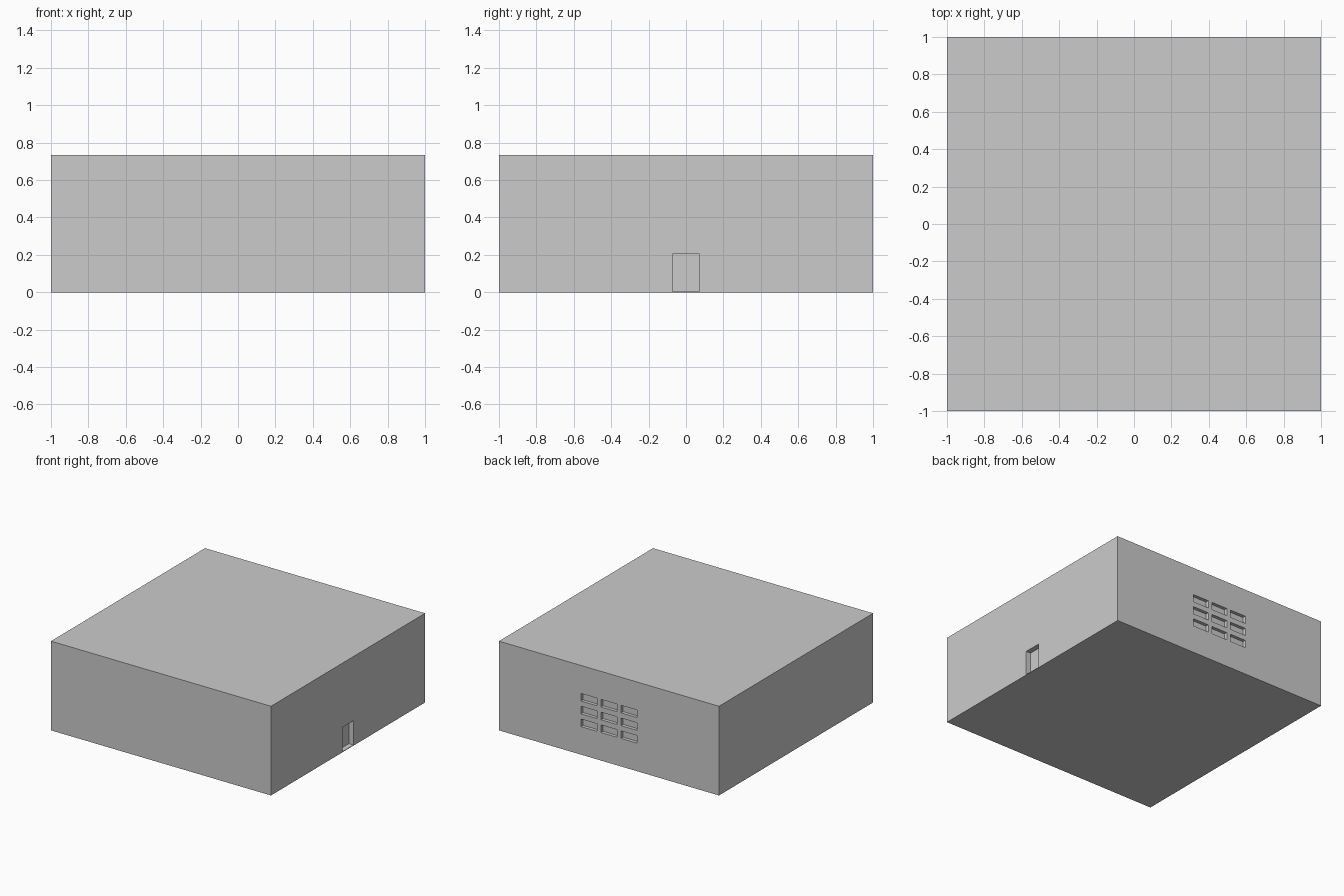
import bpy

if "Cube" in bpy.data.objects:
    bpy.data.objects.remove(bpy.data.objects["Cube"])

HEIGHT = 0.733
DOOR_DEPTH = 0.043
WINDOW_DEPTH = 0.027


def box(name, lo, hi):
    """Axis-aligned box between two corners."""
    size = [b - a for a, b in zip(lo, hi)]
    centre = [(a + b) / 2 for a, b in zip(lo, hi)]
    bpy.ops.mesh.primitive_cube_add(size=1, location=centre)
    obj = bpy.context.object
    obj.name = name
    obj.scale = size
    bpy.ops.object.transform_apply(location=True, rotation=False, scale=True)
    return obj


# Main block of the building
building = box("building", (-1, -1, 0), (1, 1, HEIGHT))

# Doorway recess in the right wall
cutters = [box("door_cutter", (1 - DOOR_DEPTH, -0.072, 0.005), (1.1, 0.072, 0.205))]

# Three by three grid of window recesses in the back wall
for row in (-1, 0, 1):
    for col in (-1, 0, 1):
        x, z = col * 0.182, HEIGHT / 2 + row * 0.105
        cutters.append(box("window_cutter",
                           (x - 0.073, 1 - WINDOW_DEPTH, z - 0.031),
                           (x + 0.073, 1.1, z + 0.031)))

# Cut the recesses and remove the cutters
bpy.context.view_layer.objects.active = building
for cutter in cutters:
    mod = building.modifiers.new("recess", 'BOOLEAN')
    mod.operation = 'DIFFERENCE'
    mod.solver = 'EXACT'
    mod.object = cutter
    bpy.ops.object.modifier_apply(modifier=mod.name)
    bpy.data.objects.remove(cutter, do_unlink=True)
